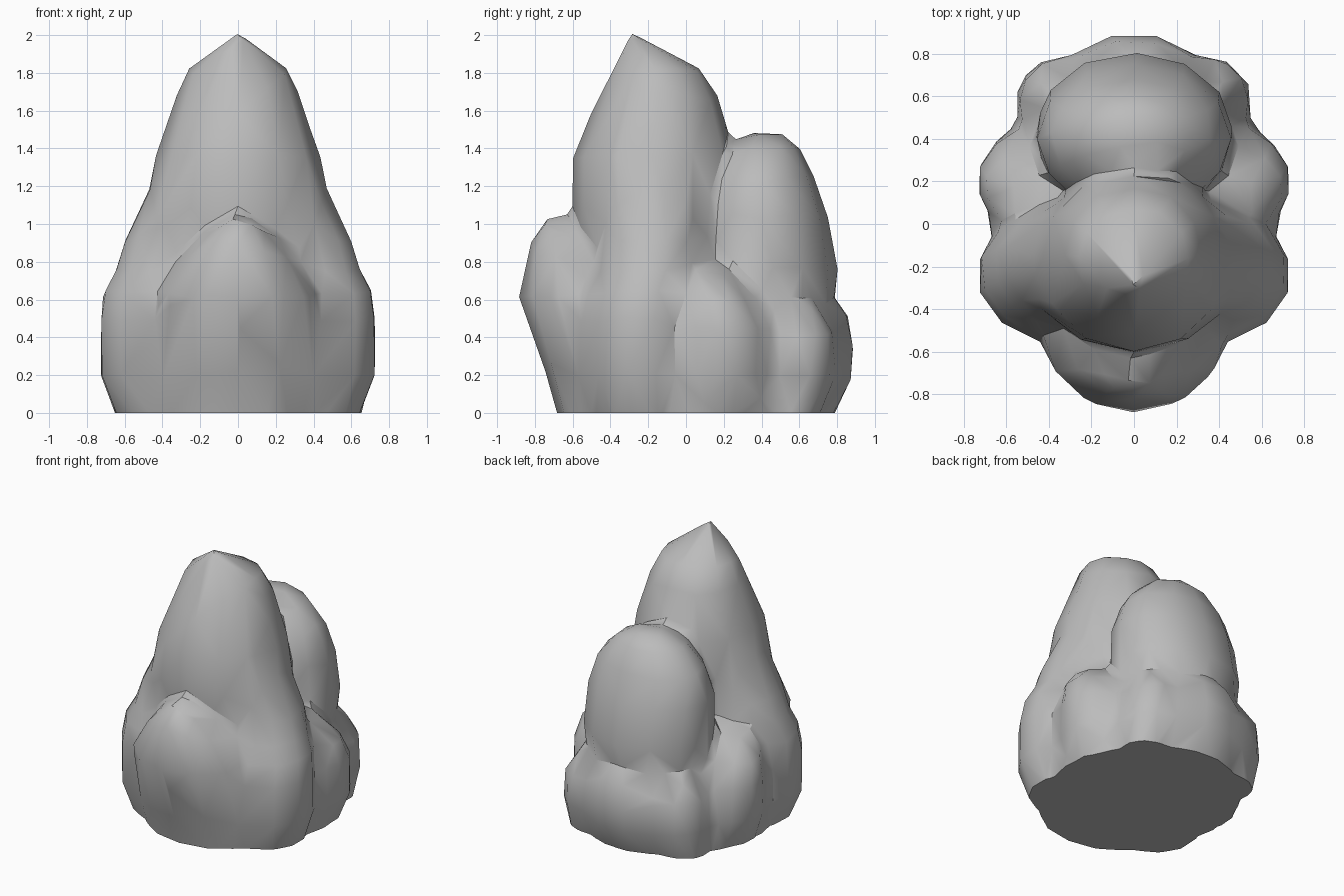
import bpy, bmesh, math

cube = bpy.data.objects.get("Cube")
if cube:
    bpy.data.objects.remove(cube, do_unlink=True)

stone = bpy.data.materials.new("grey stone")
stone.use_nodes = True
colour = (0.5, 0.5, 0.5, 1)
stone.diffuse_color = colour
stone.node_tree.nodes["Principled BSDF"].inputs["Base Color"].default_value = colour

bm = bmesh.new()
SIDES = 12


def lump(rings, x=0, turn=0):
    """Closed boulder from rings of (height, half width, front y, back y)."""
    previous = None
    for z, rx, y0, y1 in rings:
        ring = []
        for i in range(SIDES):
            a = math.tau * (i + turn) / SIDES
            ring.append(bm.verts.new((x + rx * math.cos(a),
                                      (y0 + y1) / 2 + (y1 - y0) / 2 * math.sin(a), z)))
        if previous:
            for i in range(SIDES):
                j = (i + 1) % SIDES
                bm.faces.new((previous[i], previous[j], ring[j], ring[i]))
        else:
            bm.faces.new(ring[::-1])
        previous = ring
    bm.faces.new(previous)


# Broad foot that fills the gaps between the boulders
lump([(-.1, .64, -.64, .76), (.2, .69, -.7, .8), (.45, .68, -.7, .76),
      (.62, .61, -.66, .64), (.78, .5, -.55, .45)])
# Tall main peak
lump([(.3, .54, -.5, .3), (.74, .55, -.54, .24), (1.05, .51, -.6, .24),
      (1.36, .44, -.6, .25), (1.55, .37, -.52, .21), (1.68, .33, -.46, .17),
      (1.82, .27, -.39, .08), (2.01, .015, -.3, -.27)])
# Rounded back peak
lump([(.3, .43, .05, .74), (.76, .47, .05, .81),
      (1.05, .46, .05, .75), (1.25, .4, .12, .68), (1.41, .26, .22, .6),
      (1.48, .11, .33, .51)])
# Front boulder
lump([(-.1, .42, -.66, -.1), (.2, .45, -.74, -.1), (.62, .44, -.89, -.1),
      (.84, .29, -.84, -.25), (.96, .17, -.8, -.4), (1.04, .04, -.74, -.62)])
# Low back boulder
lump([(-.1, .4, .2, .75), (.18, .4, .2, .89), (.34, .4, .2, .9),
      (.53, .32, .25, .87), (.62, .15, .3, .76)], turn=.5)

for side in (-1, 1):
    # Side boulders that rise into shoulders of the main peak
    lump([(-.1, .28, -.48, .06), (.2, .4, -.56, .08), (.5, .4, -.56, .08),
          (.65, .385, -.52, .08), (.75, .32, -.48, .1), (.9, .275, -.46, .1),
          (1.05, .2, -.42, .06), (1.25, .1, -.32, -.05)], side * .34, .5)
    # Middle boulders
    lump([(-.1, .22, -.08, .42), (.2, .34, -.08, .48), (.45, .34, -.07, .47),
          (.6, .31, -.05, .38), (.75, .18, -.03, .24)], side * .4, .5)
    # Corner boulders at the back
    lump([(-.1, .2, .4, .68), (.2, .23, .36, .79), (.42, .21, .36, .79),
          (.57, .12, .42, .7)], side * .33)

mesh = bpy.data.meshes.new("rock")
bm.to_mesh(mesh)
bm.free()
rock = bpy.data.objects.new("rock", mesh)
bpy.context.collection.objects.link(rock)

# Fuse the boulders, soften the creases, then reduce to irregular facets
fuse = rock.modifiers.new("fuse", 'REMESH')
fuse.mode = 'VOXEL'
fuse.voxel_size = 0.03
soften = rock.modifiers.new("soften", 'SMOOTH')
soften.factor = 0.5
soften.iterations = 12
facet = rock.modifiers.new("facet", 'DECIMATE')
facet.ratio = 0.02
graph = bpy.context.evaluated_depsgraph_get()
fused = bpy.data.meshes.new_from_object(rock.evaluated_get(graph))
rock.modifiers.clear()
rock.data = fused

# Slice a flat base
bm = bmesh.new()
bm.from_mesh(fused)
cut = bmesh.ops.bisect_plane(bm, geom=bm.verts[:] + bm.edges[:] + bm.faces[:],
                             plane_co=(0, 0, 0), plane_no=(0, 0, 1), clear_inner=True)
rim = [e for e in cut["geom_cut"] if isinstance(e, bmesh.types.BMEdge)]
bmesh.ops.contextual_create(bm, geom=rim)
bmesh.ops.recalc_face_normals(bm, faces=bm.faces[:])
bm.to_mesh(fused)
bm.free()

fused.materials.clear()
fused.materials.append(stone)
bpy.ops.object.select_all(action='DESELECT')
rock.select_set(True)
bpy.context.view_layer.objects.active = rock
bpy.ops.object.shade_smooth_by_angle(angle=math.radians(35))
